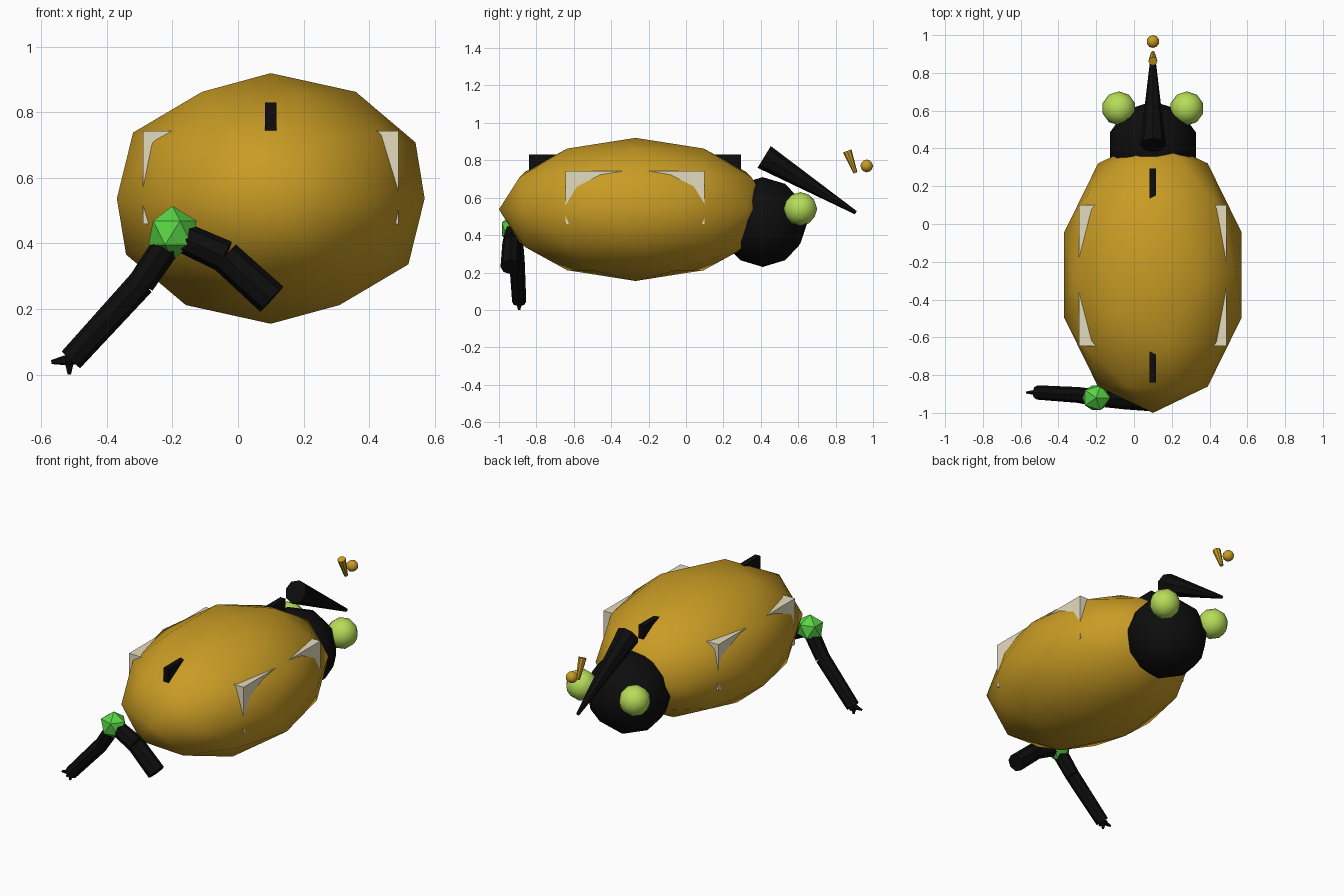
import bpy, bmesh
from mathutils import Vector, Matrix

if "Cube" in bpy.data.objects:
    bpy.data.objects.remove(bpy.data.objects["Cube"])


def material(name, rgb):
    m = bpy.data.materials.new(name)
    m.diffuse_color = (*rgb, 1)
    m.use_nodes = True
    m.node_tree.nodes["Principled BSDF"].inputs["Base Color"].default_value = m.diffuse_color
    return m


GOLD = material("gold", (0.58, 0.33, 0.018))
BLACK = material("black", (0.004, 0.004, 0.004))
LIME = material("lime", (0.47, 0.72, 0.10))
GREEN = material("green", (0.10, 0.66, 0.06))
CREAM = material("cream", (0.78, 0.72, 0.52))


def finish(name, bm, mat, smooth):
    bmesh.ops.recalc_face_normals(bm, faces=bm.faces)
    for f in bm.faces:
        f.smooth = smooth
    me = bpy.data.meshes.new(name)
    bm.to_mesh(me)
    bm.free()
    me.materials.append(mat)
    ob = bpy.data.objects.new(name, me)
    bpy.context.collection.objects.link(ob)
    return ob


def ball(name, center, radii, mat, sub=2, smooth=True):
    bm = bmesh.new()
    bmesh.ops.create_icosphere(bm, subdivisions=sub, radius=1)
    bmesh.ops.scale(bm, vec=radii, verts=bm.verts)
    bmesh.ops.translate(bm, vec=center, verts=bm.verts)
    return finish(name, bm, mat, smooth)


def box(name, lo, hi, mat):
    lo, hi = Vector(lo), Vector(hi)
    bm = bmesh.new()
    bmesh.ops.create_cube(bm, size=1)
    bmesh.ops.scale(bm, vec=hi - lo, verts=bm.verts)
    bmesh.ops.translate(bm, vec=(lo + hi) / 2, verts=bm.verts)
    return finish(name, bm, mat, False)


def limb(name, points, radii, mat, sides=8):
    """Chain of tapered segments through the points."""
    bm = bmesh.new()
    for i in range(len(points) - 1):
        a, b = Vector(points[i]), Vector(points[i + 1])
        turn = (b - a).to_track_quat('Z', 'Y').to_matrix().to_4x4()
        bmesh.ops.create_cone(
            bm, cap_ends=True, segments=sides, radius1=radii[i],
            radius2=radii[i + 1], depth=(b - a).length,
            matrix=Matrix.Translation((a + b) / 2) @ turn)
    ob = finish(name, bm, mat, False)
    bpy.ops.object.select_all(action='DESELECT')
    ob.select_set(True)
    bpy.context.view_layer.objects.active = ob
    bpy.ops.object.shade_smooth_by_angle()
    return ob


# Body and head
ball("body", (0.10, -0.27, 0.5375), (0.494, 0.73, 0.3825), GOLD)
ball("head", (0.10, 0.41, 0.47), (0.24, 0.24, 0.24), BLACK)

# Inner block whose upper corners break through the shell
box("shell_corner_block", (-0.29, -0.645, 0.46), (0.49, 0.10, 0.743), CREAM)

# Ridge along the back, exposed at both ends
box("back_ridge", (0.083, -0.84, 0.65), (0.117, 0.293, 0.83), BLACK)

# Eyes
for side, x in (("left", -0.08), ("right", 0.28)):
    ball(side + "_eye", (x, 0.612, 0.54), (0.09, 0.09, 0.09), LIME)

# Horn and the small floating pieces ahead of it
limb("horn", [(0.10, 0.418, 0.818), (0.10, 0.908, 0.52)], [0.068, 0.01], BLACK)
limb("antenna_stalk", [(0.10, 0.862, 0.85), (0.10, 0.906, 0.733)],
     [0.024, 0.011], GOLD)
ball("antenna_tip", (0.10, 0.966, 0.77), (0.034, 0.034, 0.034), GOLD)

# Single leg: thigh, knee, shin and foot
limb("thigh", [(-0.20, -0.92, 0.433), (-0.04, -0.932, 0.36), (0.103, -0.94, 0.23)],
     [0.045, 0.05, 0.052], BLACK)
ball("knee", (-0.20, -0.92, 0.4325), (0.082, 0.076, 0.082), GREEN, 1, False)
limb("shin", [(-0.20, -0.92, 0.42), (-0.295, -0.905, 0.28), (-0.51, -0.892, 0.045)],
     [0.045, 0.042, 0.038], BLACK)
ankle = (-0.515, -0.892, 0.045)
claws = {"left": (-0.57, -0.892, 0.038), "right": (-0.462, -0.892, 0.045),
         "front": (-0.515, -0.925, 0.035), "back": (-0.515, -0.86, 0.035),
         "lower": (-0.515, -0.892, 0.0)}
for side, tip in claws.items():
    limb(side + "_claw", [ankle, tip], [0.018, 0.006], BLACK, 6)
